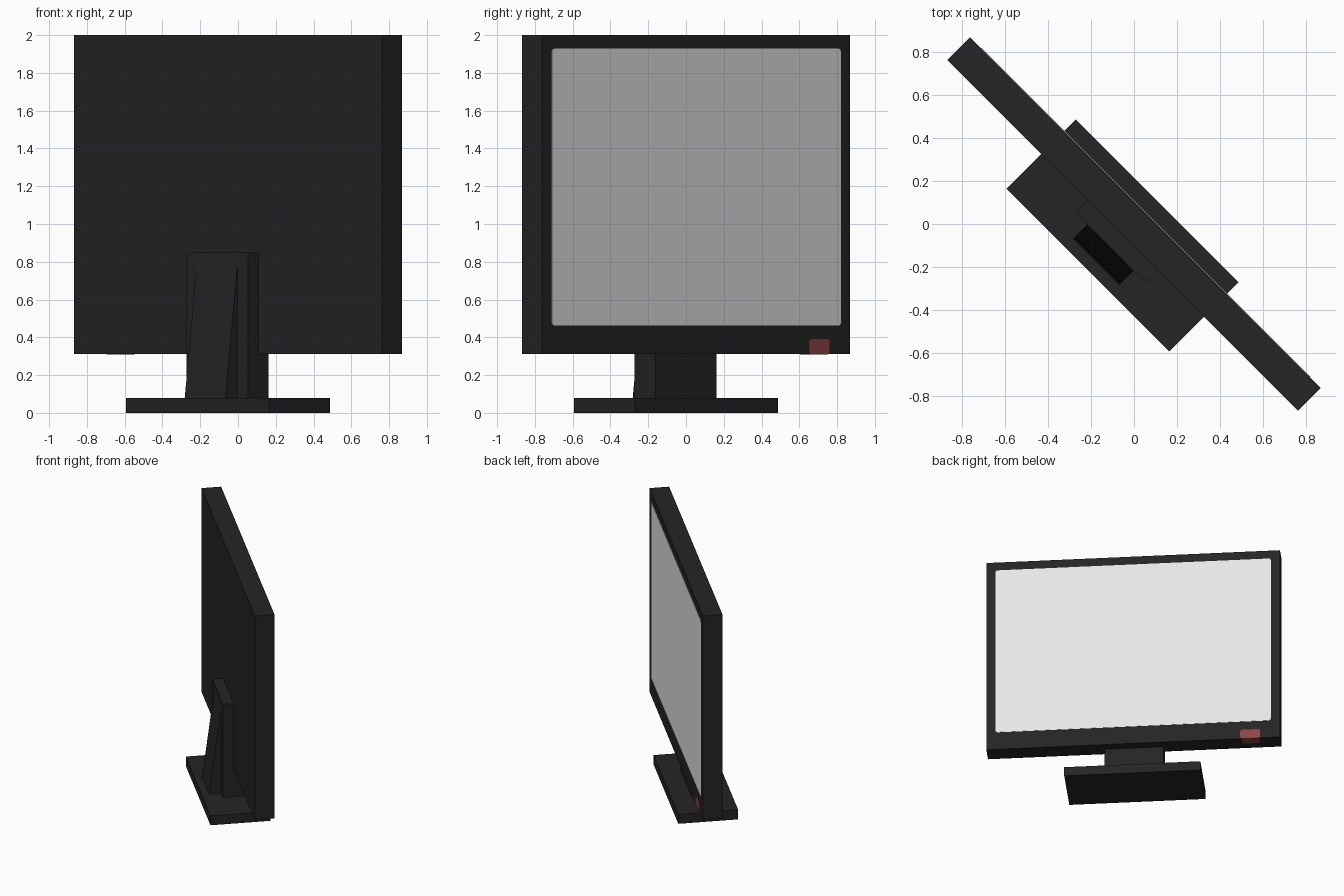
import bpy, bmesh, math
from mathutils import Matrix

if "Cube" in bpy.data.objects:
    bpy.data.objects.remove(bpy.data.objects["Cube"])

# The whole monitor is turned 45 degrees; parts are laid out in local
# axes: x = width, y = depth (screen side is +y), z = up.
TURN = Matrix.Rotation(-math.pi / 4, 4, 'Z')


def material(name, rgb):
    m = bpy.data.materials.new(name)
    m.diffuse_color = (*rgb, 1)
    m.use_nodes = True
    m.node_tree.nodes["Principled BSDF"].inputs["Base Color"].default_value = m.diffuse_color
    return m


BLACK = material("black plastic", (0.018, 0.018, 0.018))
GREY = material("screen light grey", (0.8, 0.8, 0.8))
RED = material("button red", (0.27, 0.06, 0.06))


def prism(name, profile, direction, mat):
    """Extrude a closed profile along a direction, then turn it."""
    bm = bmesh.new()
    face = bm.faces.new([bm.verts.new(p) for p in profile])
    ext = bmesh.ops.extrude_face_region(bm, geom=[face])
    moved = [g for g in ext["geom"] if isinstance(g, bmesh.types.BMVert)]
    bmesh.ops.translate(bm, verts=moved, vec=direction)
    bmesh.ops.recalc_face_normals(bm, faces=bm.faces)
    bm.transform(TURN)
    mesh = bpy.data.meshes.new(name)
    bm.to_mesh(mesh)
    bm.free()
    mesh.materials.append(mat)
    obj = bpy.data.objects.new(name, mesh)
    bpy.context.collection.objects.link(obj)
    return obj


def box(name, x0, x1, y0, y1, z0, z1, mat):
    profile = [(x0, y0, z0), (x1, y0, z0), (x1, y1, z0), (x0, y1, z0)]
    return prism(name, profile, (0, 0, z1 - z0), mat)


def rounded_plate(name, x0, x1, z0, z1, y0, y1, r, mat, steps=3):
    corners = [(x1 - r, z1 - r), (x0 + r, z1 - r), (x0 + r, z0 + r), (x1 - r, z0 + r)]
    profile = []
    for i, (cx, cz) in enumerate(corners):
        for k in range(steps + 1):
            a = (i + k / steps) * math.pi / 2
            profile.append((cx + r * math.cos(a), y0, cz + r * math.sin(a)))
    return prism(name, profile, (0, y1 - y0, 0), mat)


# Stand
box("base", -0.535, 0.535, -0.304, 0.153, 0, 0.078, BLACK)
box("column", -0.23, 0.23, -0.155, 0, 0.078, 0.85, BLACK)
prism("column_brace", [(-0.152, -0.155, 0.078), (-0.152, -0.247, 0.078),
                       (-0.152, -0.155, 0.79)], (0.304, 0, 0), BLACK)

# Display
box("panel", -1.154, 1.154, -0.075, 0.075, 0.312, 2.0, BLACK)
rounded_plate("screen", -1.082, 1.082, 0.463, 1.928, 0.07, 0.078, 0.016, GREY)

# Power button, wrapping the lower edge of the panel
rounded_plate("power_button", -0.998, -0.842, 0.309, 0.39, 0.0, 0.078, 0.018, RED)
